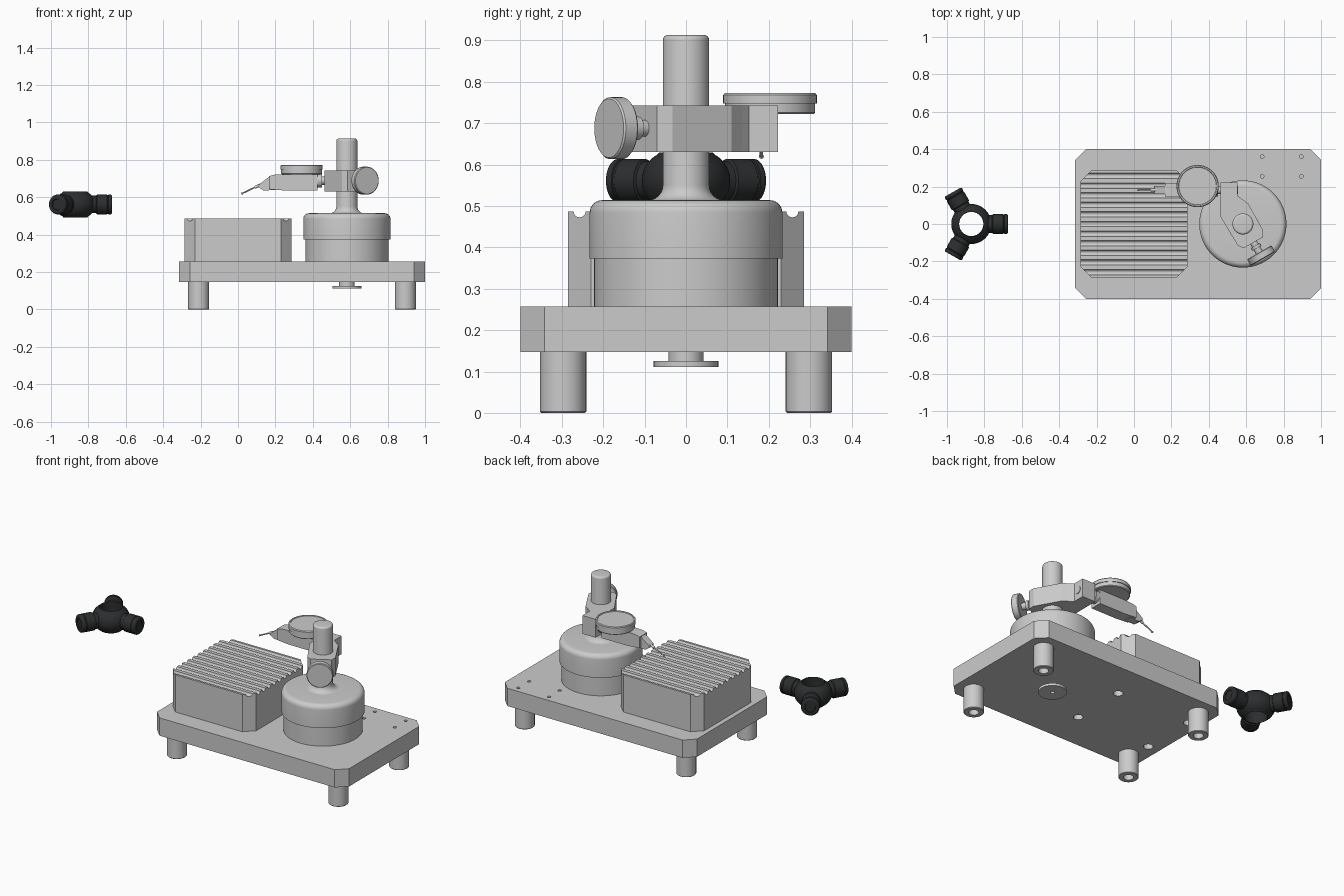
import bpy, bmesh, math
from mathutils import Vector, Matrix

if "Cube" in bpy.data.objects:
    bpy.data.objects.remove(bpy.data.objects["Cube"])


def finish(name, bm, smooth=True, mat=None):
    bmesh.ops.remove_doubles(bm, verts=bm.verts, dist=1e-5)
    bmesh.ops.recalc_face_normals(bm, faces=bm.faces)
    me = bpy.data.meshes.new(name)
    bm.to_mesh(me)
    bm.free()
    ob = bpy.data.objects.new(name, me)
    bpy.context.collection.objects.link(ob)
    if mat:
        me.materials.append(mat)
    if smooth:
        activate(ob)
        bpy.ops.object.shade_smooth_by_angle(angle=math.radians(30))
    return ob


def activate(ob):
    bpy.ops.object.select_all(action='DESELECT')
    ob.select_set(True)
    bpy.context.view_layer.objects.active = ob


def lathe(name, profile, loc, axis=(0, 0, 1), seg=64, closed=False, mat=None):
    """Revolve (radius, height) points around an axis."""
    bm = bmesh.new()
    vs = [bm.verts.new((r, 0, h)) for r, h in profile]
    es = [bm.edges.new(p) for p in zip(vs, vs[1:] + (vs[:1] if closed else []))]
    bmesh.ops.spin(bm, geom=vs + es, cent=(0, 0, 0), axis=(0, 0, 1),
                   angle=math.tau, steps=seg, use_duplicate=False)
    rot = Vector((0, 0, 1)).rotation_difference(Vector(axis)).to_matrix().to_4x4()
    bm.transform(Matrix.Translation(loc) @ rot)
    return finish(name, bm, True, mat)


def arc(cx, cz, r, a0, a1, n=6):
    angs = [math.radians(a0 + (a1 - a0) * i / n) for i in range(n + 1)]
    return [(cx + r * math.cos(a), cz + r * math.sin(a)) for a in angs]


def rod(name, a, b, r, seg=32, mat=None):
    a, b = Vector(a), Vector(b)
    h = (b - a).length
    return lathe(name, [(0, 0), (r, 0), (r, h), (0, h)], a, b - a, seg, mat=mat)


def prism(name, pts, lo, hi, plane='xy'):
    """Extrude a polygon along z (plane xy) or along y (plane xz)."""
    bm = bmesh.new()
    put = (lambda p, d: (p[0], p[1], d)) if plane == 'xy' else (lambda p, d: (p[0], d, p[1]))
    a, b = ([bm.verts.new(put(p, d)) for p in pts] for d in (lo, hi))
    bm.faces.new(a)
    bm.faces.new(b)
    for i in range(len(pts)):
        j = (i + 1) % len(pts)
        bm.faces.new((a[i], a[j], b[j], b[i]))
    return finish(name, bm, False)


def octagon(x0, x1, y0, y1, c):
    return [(x0 + c, y0), (x1 - c, y0), (x1, y0 + c), (x1, y1 - c),
            (x1 - c, y1), (x0 + c, y1), (x0, y1 - c), (x0, y0 + c)]


def cut(target, rods):
    """Subtract a set of rods from the target and remove the cutter."""
    parts = [rod("cutter", *r) for r in rods]
    activate(parts[0])
    for p in parts:
        p.select_set(True)
    bpy.ops.object.join()
    cutter = bpy.context.object
    cutter.hide_render = True
    mod = target.modifiers.new("cut", 'BOOLEAN')
    mod.object, mod.operation, mod.solver = cutter, 'DIFFERENCE', 'EXACT'
    activate(target)
    bpy.ops.object.modifier_apply(modifier=mod.name)
    bpy.data.objects.remove(cutter)
    bpy.ops.object.shade_smooth_by_angle(angle=math.radians(30))


# Base plate with tapped holes on top and screw holes underneath
plate = prism("base_plate", octagon(-0.315, 1.0, -0.4, 0.4, 0.058), 0.147, 0.257)
holes = [((x, y, 0.2), (x, y, 0.3), 0.01) for x in (0.685, 0.895) for y in (0.255, 0.36)]
holes += [((x, y, 0.1), (x, y, 0.21), 0.027) for x in (-0.24, 0.26) for y in (-0.165, 0.175)]
cut(plate, holes)

# Hollow feet
for x in (-0.21, 0.895):
    for y in (-0.297, 0.297):
        lathe("foot", [(0, 0.147), (0.056, 0.147), (0.056, 0.003), (0.053, 0), (0.028, 0),
                       (0.028, 0.06), (0, 0.06)], (x, y, 0), seg=40)

# Grooved work block
block = prism("grooved_block", octagon(-0.285, 0.285, -0.285, 0.285, 0.056), 0.257, 0.487)
cut(block, [((-0.4, 0.0514 * i, 0.487), (0.4, 0.0514 * i, 0.487), 0.0145, 20)
            for i in range(-5, 6)])

# Round pedestal, post and the nut below the plate
PX = 0.582
lathe("pedestal", [(0, 0.257), (0.222, 0.257), (0.222, 0.373), (0.233, 0.373)]
      + arc(0.203, 0.484, 0.03, 0, 90) + [(0.086, 0.514)]
      + arc(0.092, 0.55, 0.036, 270, 180) + arc(0.044, 0.901, 0.012, 0, 90) + [(0, 0.913)],
      (PX, 0, 0), seg=96)
lathe("bottom_nut", [(0, 0.147), (0.042, 0.147), (0.042, 0.126), (0.078, 0.126), (0.078, 0.111),
                     (0.012, 0.111), (0.012, 0.125), (0, 0.125)], (PX, 0, 0))

# Clamp arm around the post
prism("clamp_arm", [(0.463, 0.222), (0.553, 0.222), (0.553, 0.152), (0.575, 0.135), (0.61, 0.11),
                    (0.69, -0.033), (0.69, -0.07), (0.586, -0.13), (0.555, -0.115),
                    (0.463, 0.038)], 0.63, 0.743)

# Clamp screw and thumb knob, pointing away from the post
d = Vector((0.5, -0.866, 0))
lathe("clamp_knob", [(0, 0.09), (0.02, 0.09), (0.02, 0.133), (0.028, 0.133), (0.028, 0.15),
                     (0.02, 0.15), (0.02, 0.175), (0.071, 0.175), (0.075, 0.179),
                     (0.075, 0.211), (0.071, 0.215), (0, 0.215)], (PX, 0, 0.688), d, 48)

# Dial indicator: mounting rod, body, nose, dial and stylus
DY = 0.182
rod("indicator_rod", (0.40, DY, 0.688), (0.556, DY, 0.688), 0.022)
rod("indicator_collar", (0.42, DY, 0.688), (0.45, DY, 0.688), 0.036)
prism("indicator_body", [(0.425, 0.728), (0.425, 0.636), (0.245, 0.636), (0.165, 0.643),
                         (0.165, 0.712), (0.195, 0.72)], DY - 0.036, DY + 0.036, 'xz')
prism("indicator_nose", [(0.2, 0.715), (0.2, 0.638), (0.135, 0.636), (0.108, 0.655),
                         (0.112, 0.667), (0.17, 0.712)], DY - 0.022, DY + 0.022, 'xz')
lathe("indicator_dial", [(0, 0.722), (0.105, 0.722), (0.109, 0.726), (0.109, 0.748),
                         (0.113, 0.748), (0.113, 0.768), (0.109, 0.773), (0.102, 0.773),
                         (0.1, 0.77), (0, 0.77)], (0.34, 0.203, 0), seg=80)
tip = Vector((0.022, DY, 0.62))
rod("stylus_holder", (0.125, DY, 0.668), (0.09, DY, 0.652), 0.008, 20)
rod("stylus", (0.11, DY, 0.662), tip, 0.004, 16)
lathe("stylus_ball", arc(0, 0, 0.006, -90, 90, 8), tip, seg=16)

# Black three-arm hub
black = bpy.data.materials.new("black")
black.diffuse_color = (0.025, 0.027, 0.028, 1)
black.use_nodes = True
black.node_tree.nodes["Principled BSDF"].inputs["Base Color"].default_value = black.diffuse_color
C = Vector((-0.87, 0, 0.561))
lathe("hub_body", arc(0.05, 0, 0.07, -78, 78, 16)[:1] + arc(0.035, 0, 0.072, -62, 62, 14)
      + [(0.065, 0.0685)], C, closed=True, mat=black)
for k in range(3):
    a = math.tau * k / 3
    lathe("hub_arm", [(0.03, 0.085), (0.047, 0.09), (0.047, 0.112), (0.053, 0.116), (0.053, 0.17),
                      (0.05, 0.172), (0.05, 0.176), (0.053, 0.178)]
          + arc(0.043, 0.187, 0.01, 0, 90) + [(0.03, 0.197), (0.028, 0.192), (0, 0.192)],
          C, (math.cos(a), math.sin(a), 0), 48, mat=black)
